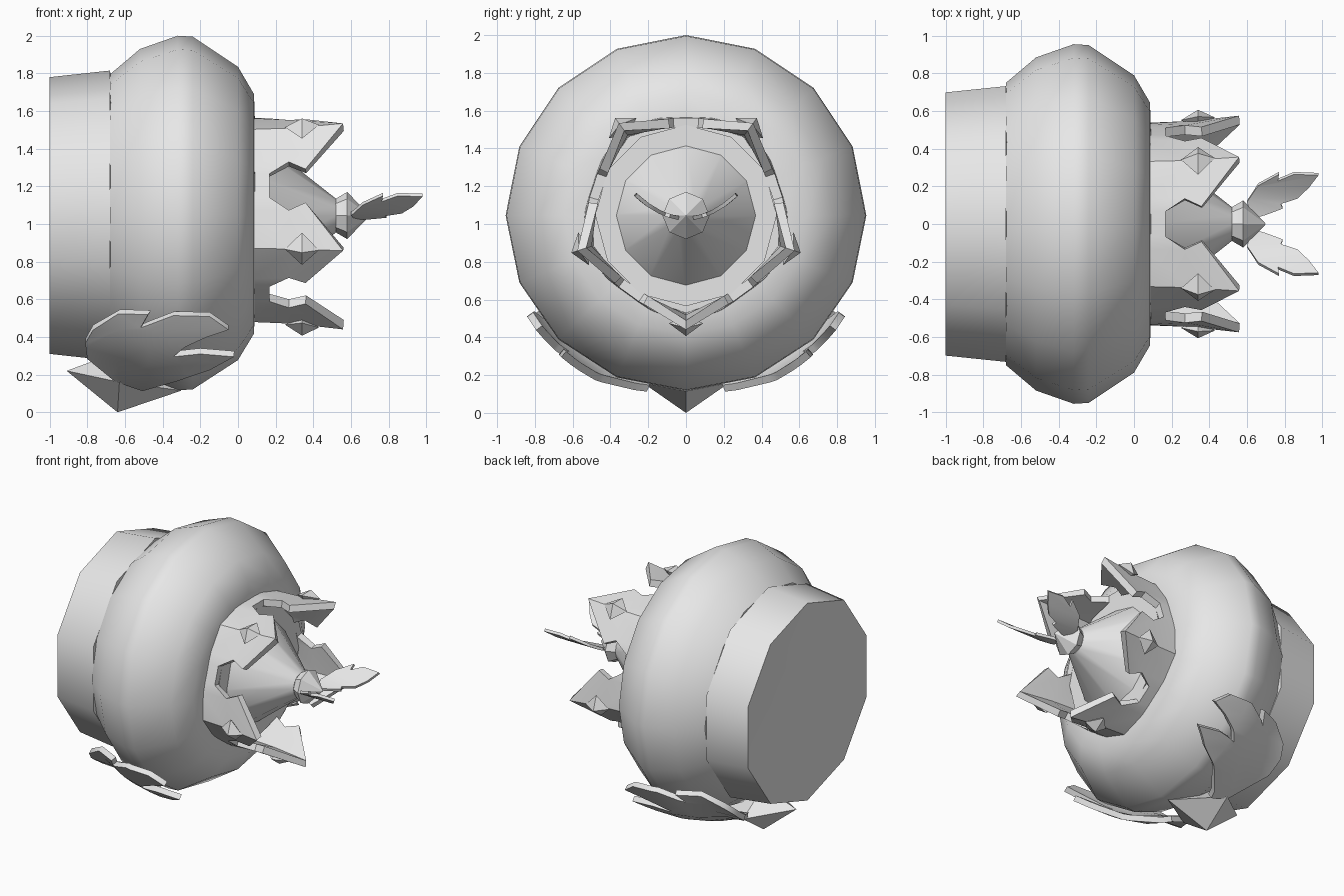
import bpy, bmesh, math
from mathutils import Vector

if "Cube" in bpy.data.objects:
    bpy.data.objects.remove(bpy.data.objects["Cube"], do_unlink=True)

ZC = 1.045  # height of the long axis, which runs along x

grey = bpy.data.materials.new("plain_grey")
grey.use_nodes = True
grey.diffuse_color = (0.8, 0.8, 0.8, 1)
grey.node_tree.nodes["Principled BSDF"].inputs["Base Color"].default_value = (0.8, 0.8, 0.8, 1)


def polar(x, r, deg):
    """Point at radius r around the long axis; 0 degrees is up."""
    a = math.radians(deg)
    return Vector((x, r * math.sin(a), ZC + r * math.cos(a)))


def finish(name, bm, smooth=None, thickness=0):
    bmesh.ops.remove_doubles(bm, verts=bm.verts, dist=0.0005)
    bmesh.ops.recalc_face_normals(bm, faces=bm.faces)
    me = bpy.data.meshes.new(name)
    bm.to_mesh(me)
    bm.free()
    me.materials.append(grey)
    ob = bpy.data.objects.new(name, me)
    bpy.context.collection.objects.link(ob)
    bpy.ops.object.select_all(action="DESELECT")
    ob.select_set(True)
    bpy.context.view_layer.objects.active = ob
    if thickness:
        mod = ob.modifiers.new("thickness", "SOLIDIFY")
        mod.thickness = thickness
        mod.offset = 0
        bpy.ops.object.modifier_apply(modifier=mod.name)
    if smooth:
        bpy.ops.object.shade_smooth_by_angle(angle=math.radians(smooth))


def lathe(name, profile, sides, smooth, squash=1.0):
    """Turn (x, radius) points around the long axis."""
    bm = bmesh.new()
    rings = []
    for x, r in profile:
        ring = [bm.verts.new(polar(x, max(r, 0.001), 360 * i / sides)) for i in range(sides)]
        for v in ring:
            if v.co.z < ZC:
                v.co.z = ZC + (v.co.z - ZC) * squash
        rings.append(ring)
    for a, b in zip(rings, rings[1:]):
        for i in range(sides):
            j = (i + 1) % sides
            bm.faces.new((a[i], a[j], b[j], b[i]))
    bm.faces.new(rings[0])
    bm.faces.new(rings[-1])
    finish(name, bm, smooth)


def pyramid(bm, corners, apex, back):
    """Double pyramid: four corners, an outer apex and a hidden back point."""
    c = [bm.verts.new(p) for p in corners]
    for tip in (bm.verts.new(apex), bm.verts.new(back)):
        for i in range(4):
            bm.faces.new((c[i], c[(i + 1) % 4], tip))


def cut_sheet(outline, cuts):
    """Flat sheet from 3D points, sliced by (point, normal) planes so that it can bend."""
    bm = bmesh.new()
    bm.faces.new([bm.verts.new(p) for p in outline])
    for co, no in cuts:
        bmesh.ops.bisect_plane(bm, geom=bm.verts[:] + bm.edges[:] + bm.faces[:], plane_co=co, plane_no=no)
    return bm


def lerp_table(table, t):
    for (a, va), (b, vb) in zip(table, table[1:]):
        if t <= b:
            return va + (vb - va) * max(0, (t - a) / (b - a))
    return table[-1][1]


# Rounded body, rear collar, crown floor with cone, and knob
lathe("body", [(-0.68, 0.75), (-0.52, 0.885), (-0.32, 0.955), (-0.24, 0.95),
               (0.0, 0.79), (0.085, 0.645), (0.09, 0.5)], 16, 50, squash=0.972)
lathe("rear_collar", [(-0.97, 0.0), (-0.98, 0.4), (-1.0, 0.735), (-0.68, 0.77), (-0.67, 0.7)], 10, 40)
lathe("inner_cone", [(0.165, 0.48), (0.10, 0.42), (0.52, 0.09)], 12, 40)
lathe("cone_knob", [(0.48, 0.08), (0.52, 0.09), (0.58, 0.125), (0.70, 0.0)], 8, 30)

# Five-pointed crown: (u, x, radius), u runs from notch centre (0) to spike (1)
P = {"a0": (0, 0.06, 0.495), "a1": (0.21, 0.06, 0.50), "a2": (0.42, 0.06, 0.51), "a3": (1, 0.06, 0.54),
     "n0": (0, 0.165, 0.49), "n1": (0.21, 0.165, 0.495), "n2": (0.42, 0.27, 0.50), "n3": (0.29, 0.36, 0.495),
     "m": (1, 0.30, 0.55), "t": (1, 0.56, 0.58)}
QUADS = [("a0", "a1", "n1", "n0"), ("a1", "a2", "n2", "n1"), ("a2", "a3", "m", "n2"), ("n2", "m", "t", "n3")]
bm = bmesh.new()
for k in range(5):
    for side in (1, -1):
        for q in QUADS:
            pts = [polar(P[n][1], P[n][2], 180 + 72 * k + side * (1 - P[n][0]) * 36) for n in q]
            bm.faces.new([bm.verts.new(p) for p in pts])
finish("crown", bm, 40, thickness=0.05)

# Pointed studs on the crown spikes
bm = bmesh.new()
for k in range(5):
    a = 180 + 72 * k
    pyramid(bm, [polar(0.25, 0.58, a), polar(0.34, 0.578, a + 9), polar(0.43, 0.595, a), polar(0.34, 0.578, a - 9)],
            polar(0.34, 0.638, a), polar(0.34, 0.53, a))
finish("crown_studs", bm)

# Pair of curved leaves at the tip
LEAF = [(0.63, 0.03), (0.60, 0.12), (0.66, 0.21), (0.77, 0.27), (0.765, 0.235), (0.85, 0.27), (0.98, 0.265),
        (0.93, 0.20), (0.87, 0.14), (0.78, 0.11), (0.79, 0.085), (0.70, 0.05)]
for name, side in (("left_tip_leaf", 1), ("right_tip_leaf", -1)):
    bm = cut_sheet([(x, y, 0) for x, y in LEAF], [((0, y, 0), (0, 1, 0)) for y in (0.08, 0.14, 0.2)])
    for v in bm.verts:
        v.co.z = 1.03 + 1.75 * v.co.y ** 2
        v.co.y *= side
    finish(name, bm, 40, thickness=0.02)

# Pointed gem under the body
bm = bmesh.new()
pyramid(bm, [(-0.91, 0, 0.22), (-0.63, 0.23, 0.16), (-0.3, 0, 0.115), (-0.63, -0.23, 0.16)],
        (-0.64, 0, 0), (-0.64, 0, 0.32))
finish("belly_gem", bm)

# Pair of lobed leaves hugging the body, drawn in (x, z) and bent round the long axis
LOBES = [(-0.65, 0.18), (-0.80, 0.30), (-0.81, 0.38), (-0.77, 0.45), (-0.63, 0.535), (-0.47, 0.53), (-0.51, 0.46),
         (-0.34, 0.525), (-0.15, 0.52), (-0.05, 0.45), (-0.17, 0.41), (-0.28, 0.36), (-0.34, 0.31),
         (-0.20, 0.325), (-0.02, 0.31), (-0.15, 0.24), (-0.33, 0.18), (-0.50, 0.13)]
HUG = [(-0.81, 0.87), (-0.63, 0.88), (-0.47, 0.945), (-0.30, 0.975), (0.0, 0.98)]
CUTS = [((0, 0, z), (0, 0, 1)) for z in (0.2, 0.27, 0.36, 0.45)] + [((x, 0, 0), (1, 0, 0)) for x in (-0.63, -0.47, -0.3)]
for name, side in (("left_belly_leaf", 1), ("right_belly_leaf", -1)):
    bm = cut_sheet([(x, 0, z) for x, z in LOBES], CUTS)
    for v in bm.verts:
        r = lerp_table(HUG, v.co.x)
        v.co.y = side * math.sqrt(max(r * r - (v.co.z - ZC) ** 2, 0.04))
    finish(name, bm, 40, thickness=0.04)
